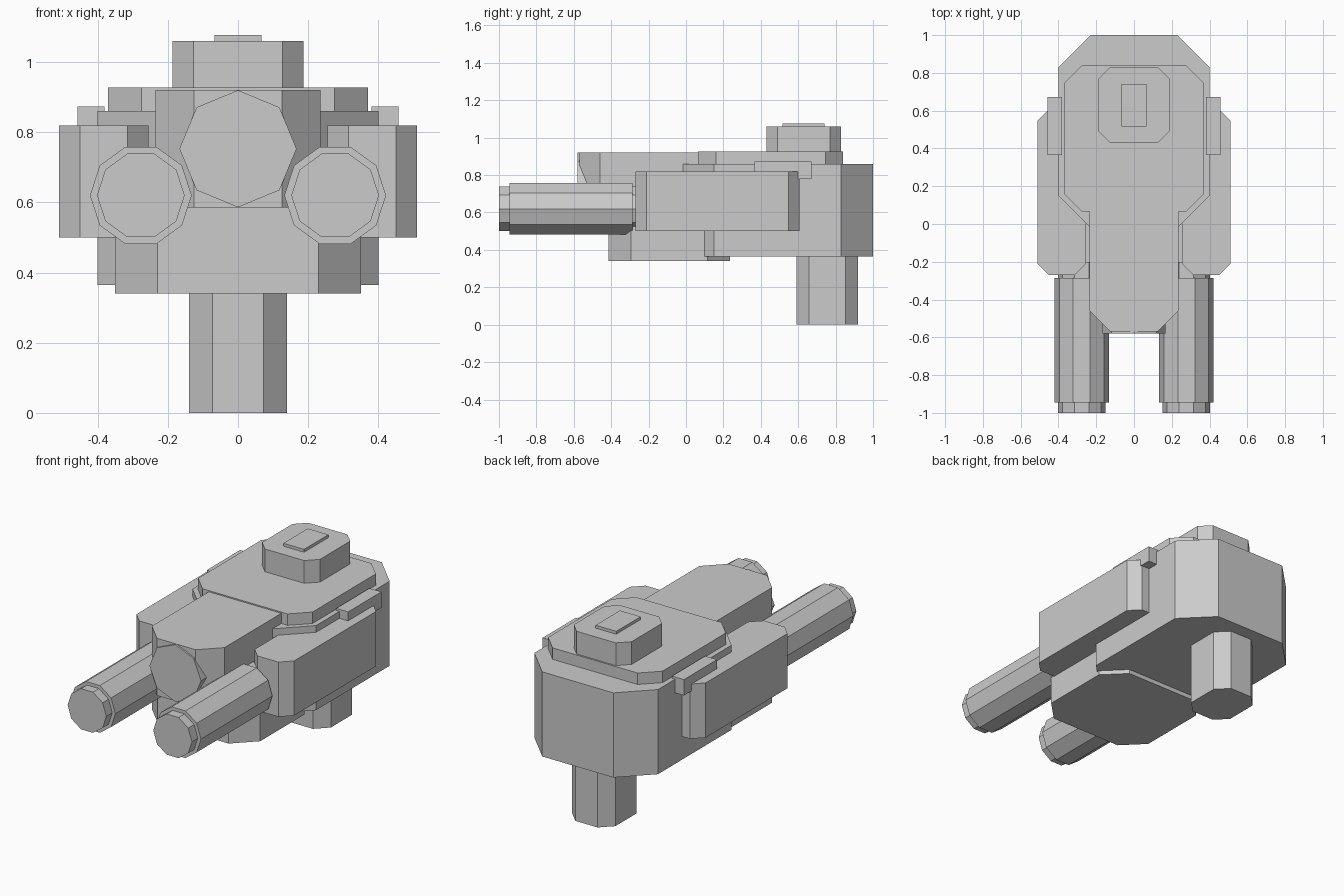
import bpy, bmesh, math

if "Cube" in bpy.data.objects:
    bpy.data.objects.remove(bpy.data.objects["Cube"])

grey = bpy.data.materials.new("plain grey")
grey.diffuse_color = (0.6, 0.6, 0.6, 1)
grey.use_nodes = True
grey.node_tree.nodes["Principled BSDF"].inputs["Base Color"].default_value = grey.diffuse_color


def prism(name, outline, axis, lo, hi):
    """Extrude a closed 2D outline along z (outline x,y) or y (outline x,z)."""
    bm = bmesh.new()
    place = (lambda a, b, h: (a, b, h)) if axis == 'z' else (lambda a, b, h: (a, h, b))
    low = [bm.verts.new(place(a, b, lo)) for a, b in outline]
    high = [bm.verts.new(place(a, b, hi)) for a, b in outline]
    bm.faces.new(low)
    bm.faces.new(high)
    n = len(outline)
    for i in range(n):
        j = (i + 1) % n
        bm.faces.new((low[i], low[j], high[j], high[i]))
    bmesh.ops.recalc_face_normals(bm, faces=bm.faces)
    mesh = bpy.data.meshes.new(name)
    bm.to_mesh(mesh)
    bm.free()
    mesh.materials.append(grey)
    obj = bpy.data.objects.new(name, mesh)
    bpy.context.collection.objects.link(obj)
    return obj


def block(name, x, y, z, front=0.0, back=0.0):
    """Upright block with chamfered front and back corners."""
    (x0, x1), (y0, y1) = x, y
    f, b = front, back
    pts = [(x0 + f, y0), (x1 - f, y0), (x1, y0 + f), (x1, y1 - b),
           (x1 - b, y1), (x0 + b, y1), (x0, y1 - b), (x0, y0 + f)]
    outline = [p for i, p in enumerate(pts) if p != pts[i - 1]]
    return prism(name, outline, 'z', *z)


def rod(name, cx, cz, radius, sides, y0, y1):
    """Faceted cylinder lying along y."""
    ring = [(cx + radius * math.cos(2 * math.pi * i / sides),
             cz + radius * math.sin(2 * math.pi * i / sides)) for i in range(sides)]
    return prism(name, ring, 'y', y0, y1)


# Central hull, from post to roof hatch
block("mounting_post", (-0.14, 0.14), (0.59, 0.92), (0, 0.40), 0.068, 0.068)
block("main_hull", (-0.40, 0.40), (-0.02, 1.0), (0.365, 0.86), 0.17, 0.17)
block("lower_hull", (-0.35, 0.35), (-0.415, 0.235), (0.34, 0.62), 0.12, 0.12)
block("nose_block", (-0.235, 0.235), (-0.57, 0.40), (0.585, 0.92), 0.11)
rod("nose_lens", 0, 0.753, 0.167, 8, -0.58, -0.40)
block("roof_deck", (-0.37, 0.37), (0.065, 0.84), (0.84, 0.927), 0.095, 0.095)
block("roof_hatch", (-0.187, 0.187), (0.43, 0.83), (0.90, 1.06), 0.06, 0.06)
block("hatch_plate", (-0.067, 0.067), (0.515, 0.74), (1.04, 1.077))

# Paired side pods, rails and barrels
for side, s in (("left", -1), ("right", 1)):
    def span(a, b):
        return tuple(sorted((s * a, s * b)))
    block(side + "_pod", span(0.255, 0.51), (-0.27, 0.607), (0.50, 0.82), 0.06, 0.06)
    block(side + "_rail", span(0.38, 0.457), (0.365, 0.672), (0.78, 0.873))
    rod(side + "_barrel", s * 0.277, 0.62, 0.145, 10, -0.945, -0.285)
    rod(side + "_muzzle", s * 0.277, 0.62, 0.125, 10, -1.0, -0.20)
